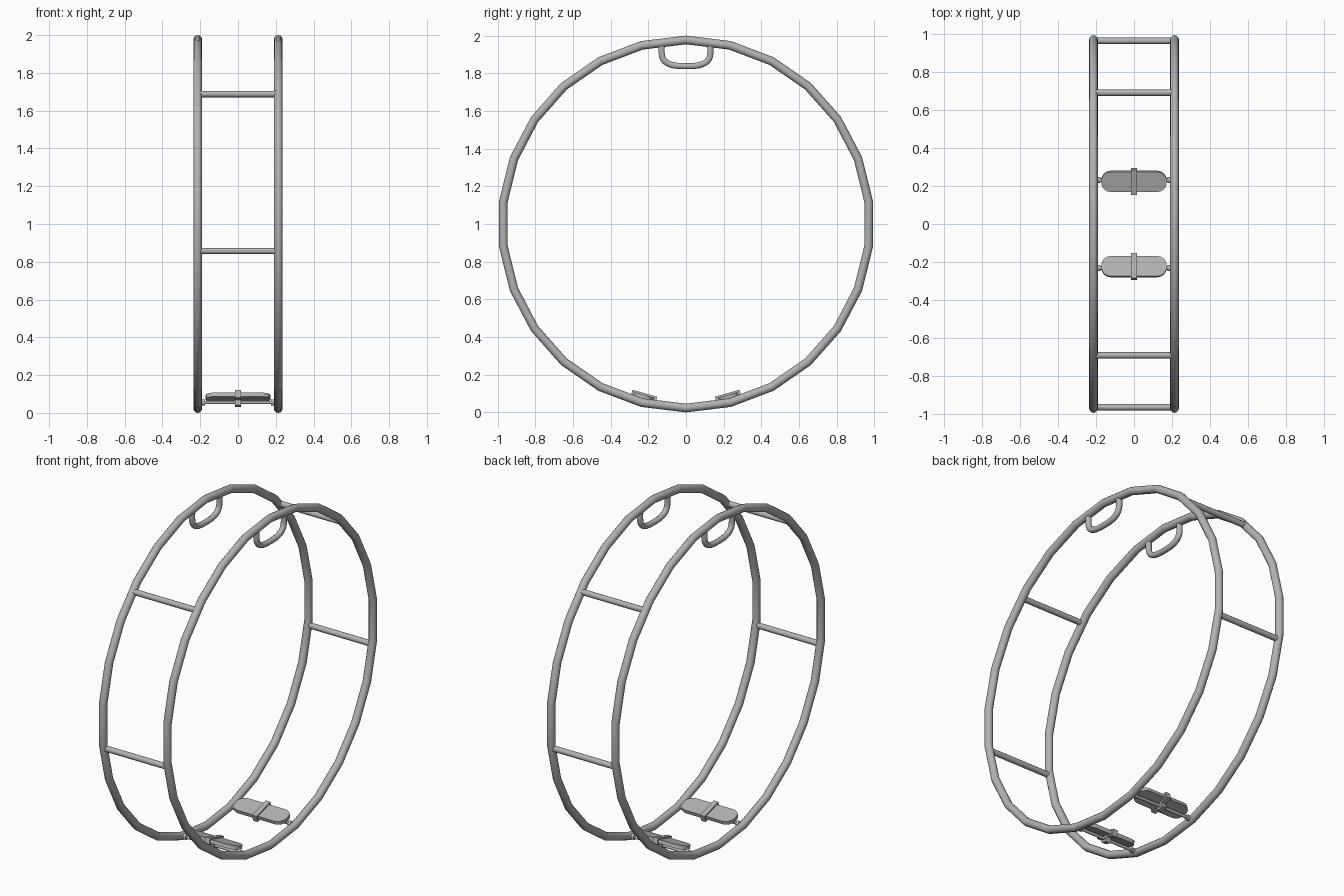
import bpy, bmesh, math
from mathutils import Matrix, Vector

if "Cube" in bpy.data.objects:
    bpy.data.objects.remove(bpy.data.objects["Cube"])

RING_X, RING_R, TUBE_R = 0.213, 0.977, 0.023

steel = bpy.data.materials.new("grey_steel")
steel.use_nodes = True
colour = (0.45, 0.45, 0.45, 1)
steel.diffuse_color = colour
steel.node_tree.nodes["Principled BSDF"].inputs["Base Color"].default_value = colour


def finish(obj, name, angle=40):
    obj.name = name
    obj.data.materials.clear()
    obj.data.materials.append(steel)
    bpy.ops.object.select_all(action="DESELECT")
    obj.select_set(True)
    bpy.context.view_layer.objects.active = obj
    bpy.ops.object.shade_smooth_by_angle(angle=math.radians(angle))
    return obj


def cross_rod(name, x, y, z, radius, length):
    bpy.ops.mesh.primitive_cylinder_add(vertices=12, radius=radius, depth=length,
                                        location=(x, y, z), rotation=(0, math.pi / 2, 0))
    return finish(bpy.context.object, name)


def mesh_object(name, bm, matrix):
    bmesh.ops.recalc_face_normals(bm, faces=bm.faces)
    mesh = bpy.data.meshes.new(name)
    bm.to_mesh(mesh)
    bm.free()
    obj = bpy.data.objects.new(name, mesh)
    bpy.context.collection.objects.link(obj)
    obj.matrix_world = matrix
    return finish(obj, name, 30)


def footplate(name, matrix):
    # rounded-end board, extruded from its outline
    half_w, half_l, corner, thick = 0.055, 0.172, 0.05, 0.022
    bm = bmesh.new()
    outline = []
    for quarter, (sx, sy) in enumerate([(1, 1), (-1, 1), (-1, -1), (1, -1)]):
        for i in range(5):
            a = (quarter + i / 4) * math.pi / 2
            outline.append(bm.verts.new((sx * (half_l - corner) + corner * math.cos(a),
                                         sy * (half_w - corner) + corner * math.sin(a),
                                         -thick / 2)))
    face = bm.faces.new(outline)
    ext = bmesh.ops.extrude_face_region(bm, geom=[face])
    tops = [v for v in ext["geom"] if isinstance(v, bmesh.types.BMVert)]
    bmesh.ops.translate(bm, verts=tops, vec=(0, 0, thick))
    mesh_object(name, bm, matrix)


def strap(name, matrix):
    # band that wraps the board and the rod below it
    bm = bmesh.new()
    for size, pos in [((0.03, 0.136, 0.01), (0, 0, 0.015)),
                      ((0.03, 0.01, 0.034), (0, 0.063, 0.003)),
                      ((0.03, 0.01, 0.034), (0, -0.063, 0.003)),
                      ((0.032, 0.136, 0.008), (0, 0, -0.015)),
                      ((0.032, 0.04, 0.03), (0, 0, -0.032))]:
        bmesh.ops.create_cube(bm, size=1, matrix=Matrix.Translation(pos) @
                              Matrix.Diagonal((*size, 1)))
    mesh_object(name, bm, matrix)


# two rims, each with a rounded hand grip under its top
for side, x in (("left", RING_X), ("right", -RING_X)):
    bpy.ops.mesh.primitive_torus_add(major_segments=26, minor_segments=12,
                                     major_radius=RING_R, minor_radius=TUBE_R,
                                     location=(x, 0, 1), rotation=(0, math.pi / 2, 0))
    finish(bpy.context.object, side + "_rim")

    points = [(0.128, 1.955)]
    for i in range(17):
        c, s = math.cos(math.pi * i / 16), math.sin(math.pi * i / 16)
        points.append((math.copysign(0.13 * abs(c) ** 0.7, c), 1.92 - 0.082 * abs(s) ** 0.7))
    points.append((-0.128, 1.955))
    curve = bpy.data.curves.new(side + "_grip", "CURVE")
    curve.dimensions = "3D"
    curve.bevel_depth = 0.017
    curve.bevel_resolution = 3
    spline = curve.splines.new("POLY")
    spline.points.add(len(points) - 1)
    for p, (y, z) in zip(spline.points, points):
        p.co = (x, y, z, 1)
    grip = bpy.data.objects.new(side + "_grip", curve)
    bpy.context.collection.objects.link(grip)
    bpy.ops.object.select_all(action="DESELECT")
    grip.select_set(True)
    bpy.context.view_layer.objects.active = grip
    bpy.ops.object.convert(target="MESH")
    finish(bpy.context.object, side + "_grip")

# rungs and foot rests at the front and back
for end, s in (("front", -1), ("back", 1)):
    cross_rod(end + "_upper_rung", 0, s * 0.69, 1.688, 0.017, 2 * RING_X)
    cross_rod(end + "_lower_rung", 0, s * 0.963, 0.857, 0.017, 2 * RING_X)

    pivot = Vector((0, s * 0.232, 0.055))
    cross_rod(end + "_foot_rod", *pivot, 0.009, 2 * RING_X)
    for side, x in (("left", 1), ("right", -1)):
        cross_rod(f"{end}_{side}_rod_collar", x * 0.184, pivot.y, pivot.z, 0.016, 0.018)
    tilt = Matrix.Translation(pivot) @ Matrix.Rotation(s * math.radians(16), 4, "X")
    board = tilt @ Matrix.Translation((0, 0, 0.028))
    footplate(end + "_footplate", board)
    strap(end + "_foot_strap", board)
